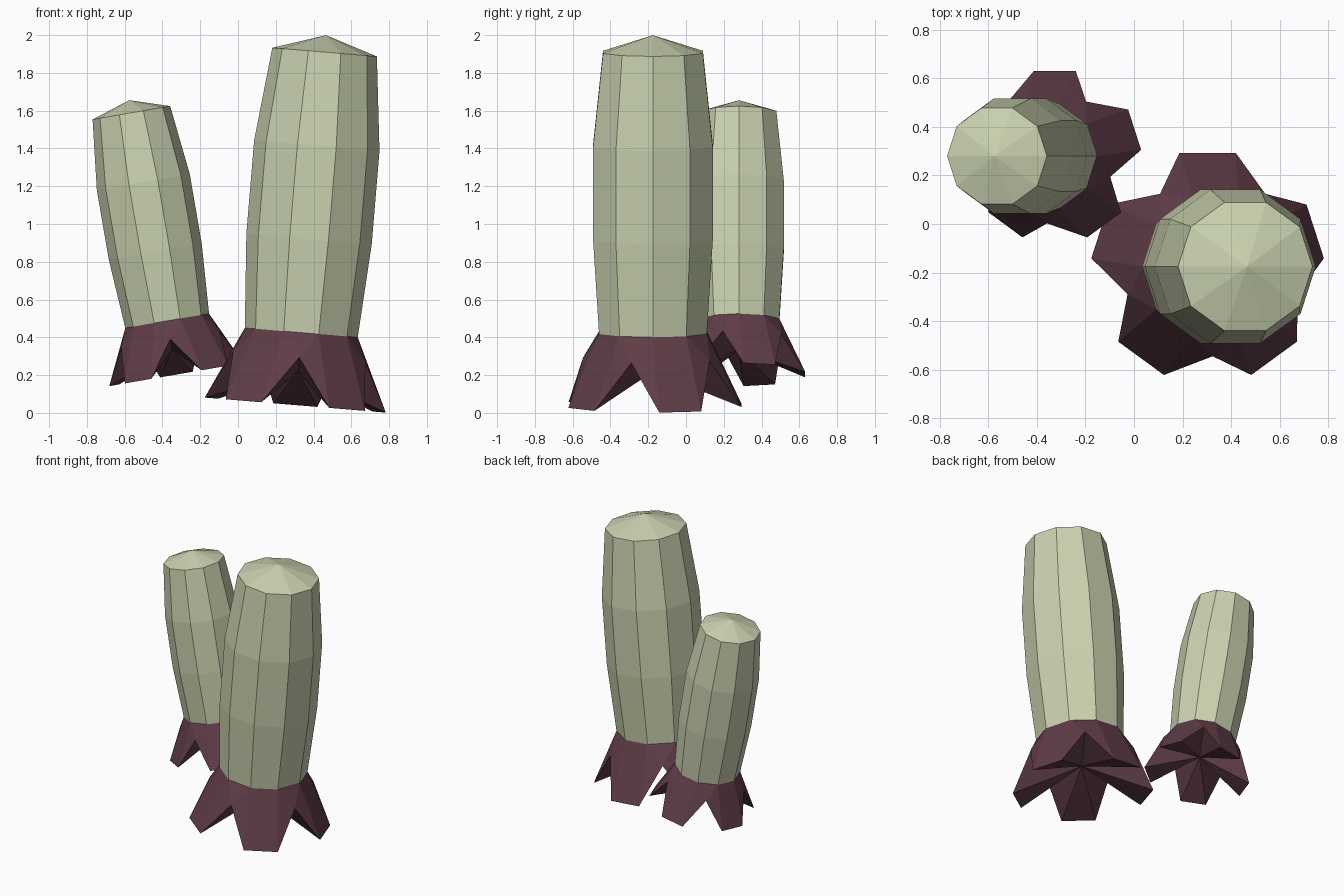
import bpy, bmesh
from math import sin, cos, radians

cube = bpy.data.objects.get("Cube")
if cube:
    bpy.data.objects.remove(cube, do_unlink=True)

SIDES = 10
PETALS = 5


def material(name, color):
    mat = bpy.data.materials.new(name)
    mat.use_nodes = True
    mat.diffuse_color = color
    bsdf = mat.node_tree.nodes["Principled BSDF"]
    bsdf.inputs["Base Color"].default_value = color
    bsdf.inputs["Roughness"].default_value = 0.9
    return mat


PALE = material("pale_green", (0.59, 0.64, 0.43, 1))
MAROON = material("dark_maroon", (0.115, 0.046, 0.063, 1))


def polar(bm, radius, degrees, z):
    a = radians(degrees)
    return bm.verts.new((radius * cos(a), radius * sin(a), z))


def finish(bm, name, mat, place):
    bmesh.ops.recalc_face_normals(bm, faces=bm.faces)
    mesh = bpy.data.meshes.new(name)
    bm.to_mesh(mesh)
    bm.free()
    mesh.materials.append(mat)
    obj = bpy.data.objects.new(name, mesh)
    bpy.context.collection.objects.link(obj)
    obj.location, tilt, size = place
    obj.rotation_euler.y = radians(tilt)
    obj.scale = (size, size, size)
    return obj


# Barrel-shaped ten-sided stem with a low pointed cap
def stem(name, place):
    bm = bmesh.new()
    step = 360 / SIDES
    profile = [(0.30, 0), (0.333, 0.497), (0.333, 0.993), (0.278, 1.49)]
    rings = [[polar(bm, r, i * step, z) for i in range(SIDES)] for r, z in profile]
    apex = bm.verts.new((0, 0, 1.58))
    for i in range(SIDES):
        j = (i + 1) % SIDES
        for low, high in zip(rings, rings[1:]):
            bm.faces.new((low[i], low[j], high[j], high[i]))
        bm.faces.new((rings[-1][i], rings[-1][j], apex))
    bm.faces.new(rings[0][::-1])
    return finish(bm, name, PALE, place)


# Skirt of five square-ended petals, folded to a hollow underneath
def petal_base(name, place):
    bm = bmesh.new()
    step = 360 / SIDES
    ring = [polar(bm, 0.30, i * step, 0) for i in range(SIDES)]
    valleys = [polar(bm, 0.37, 54 + 72 * k, -0.132) for k in range(PETALS)]
    tips = [[polar(bm, 0.482, 18 + 72 * k + s, -0.385) for s in (-14, 14)]
            for k in range(PETALS)]
    hollow = bm.verts.new((0, 0, -0.207))
    for k in range(PETALS):
        a, b, c = ring[2 * k], ring[2 * k + 1], ring[(2 * k + 2) % SIDES]
        left, right = tips[k]
        before, after = valleys[k - 1], valleys[k]
        bm.faces.new((left, right, b, a))
        bm.faces.new((right, after, b))
        bm.faces.new((left, a, before))
        bm.faces.new((after, c, b))
        bm.faces.new((hollow, right, left))
        bm.faces.new((hollow, after, right))
        bm.faces.new((hollow, left, before))
    bm.faces.new(ring)
    return finish(bm, name, MAROON, place)


# Two leaning plants: location of the collar, lean, size
plants = {
    "tall": ((0.335, -0.175, 0.425), 4.75, 1.0),
    "short": ((-0.375, 0.28, 0.4875), -9.76, 0.75),
}
for label, place in plants.items():
    stem(label + "_stem", place)
    petal_base(label + "_petal_base", place)
